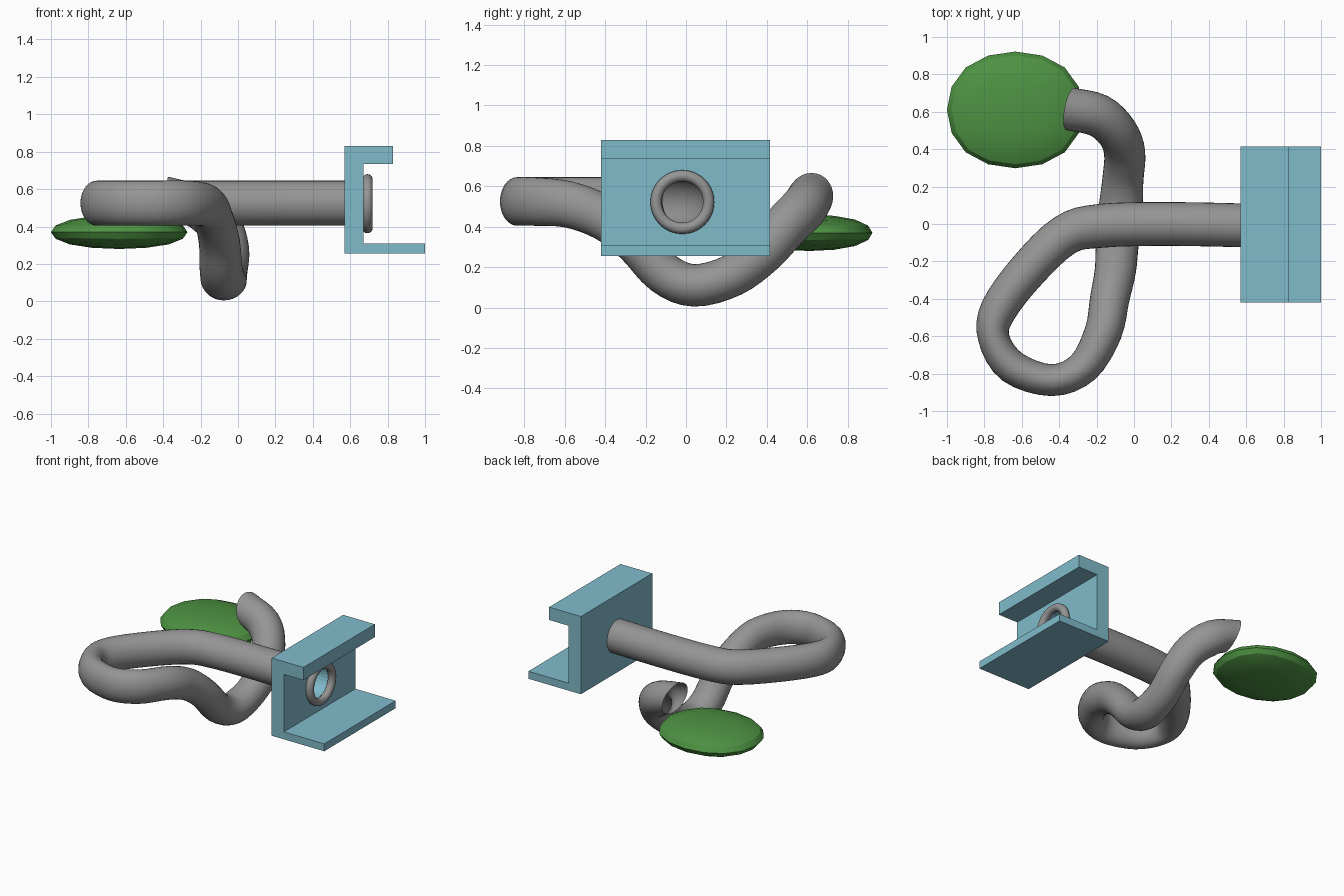
import bpy, bmesh, math
from mathutils import Vector

if "Cube" in bpy.data.objects:
    bpy.data.objects.remove(bpy.data.objects["Cube"])


def material(name, rgb):
    m = bpy.data.materials.new(name)
    m.diffuse_color = (*rgb, 1)
    m.use_nodes = True
    m.node_tree.nodes["Principled BSDF"].inputs["Base Color"].default_value = m.diffuse_color
    return m


GREY = material("pipe grey", (0.30, 0.30, 0.30))
BLUE = material("bracket blue", (0.22, 0.50, 0.60))
GREEN = material("pad green", (0.075, 0.29, 0.055))


def add_object(name, bm, mat):
    mesh = bpy.data.meshes.new(name)
    bm.to_mesh(mesh)
    bm.free()
    mesh.materials.append(mat)
    ob = bpy.data.objects.new(name, mesh)
    bpy.context.collection.objects.link(ob)
    return ob


def smooth(ob, angle):
    bpy.ops.object.select_all(action='DESELECT')
    ob.select_set(True)
    bpy.context.view_layer.objects.active = ob
    bpy.ops.object.shade_smooth_by_angle(angle=math.radians(angle))


# Looped open pipe: centre x, y, z, sideways radius, upright radius
PATH = [
    (0.70, -0.01, 0.525, .117, .12), (0.20, 0, 0.525, .117, .12),
    (-0.18, -0.01, 0.525, .117, .12), (-0.37, -0.06, 0.525, .11, .12),
    (-0.57, -0.25, 0.525, .105, .12), (-0.725, -0.46, 0.525, .098, .12),
    (-0.75, -0.61, 0.525, .084, .12), (-0.65, -0.765, 0.525, .09, .12),
    (-0.44, -0.835, 0.525, .085, .12), (-0.27, -0.765, 0.525, .09, .12),
    (-0.165, -0.58, 0.51, .10, .115), (-0.13, -0.40, 0.44, .105, .11),
    (-0.10, -0.25, 0.32, .11, .105), (-0.09, -0.11, 0.17, .115, .105),
    (-0.075, 0.04, 0.11, .12, .105), (-0.06, 0.23, 0.16, .11, .105),
    (-0.05, 0.38, 0.275, .11, .11), (-0.09, 0.49, 0.40, .11, .115),
    (-0.19, 0.58, 0.49, .115, .12), (-0.34, 0.615, 0.545, .115, .125),
]


def catmull(points, steps):
    p = [Vector(q) for q in points]
    p = [2 * p[0] - p[1]] + p + [2 * p[-1] - p[-2]]
    out = []
    for a, b, c, d in zip(p, p[1:], p[2:], p[3:]):
        for i in range(steps):
            t = i / steps
            out.append(0.5 * (2 * b + (c - a) * t + (2 * a - 5 * b + 4 * c - d) * t * t
                              + (3 * b - a - 3 * c + d) * t ** 3))
    return out + [p[-2]]


SIDES, STEPS = 32, 4
samples = catmull(PATH, STEPS)
last = len(samples) - 1
bm = bmesh.new()
rings = []
for i, s in enumerate(samples):
    c = Vector(s[:3])
    t = (Vector(samples[min(i + 1, last)][:3]) - Vector(samples[max(i - 1, 0)][:3])).normalized()
    side = t.cross(Vector((0, 0, 1))).normalized()
    up = side.cross(t)
    # the free end is cut at a slant
    up = (up + t * 0.65 * max(0, 1 - (last - i) / 5)).normalized()
    ring = []
    for k in range(SIDES):
        a = math.tau * k / SIDES
        ring.append(bm.verts.new(c + side * s[3] * math.cos(a) + up * s[4] * math.sin(a)))
    rings.append(ring)
for r, q in zip(rings, rings[1:]):
    for k in range(SIDES):
        n = (k + 1) % SIDES
        bm.faces.new((r[k], q[k], q[n], r[n]))
bmesh.ops.recalc_face_normals(bm, faces=bm.faces)
smooth(add_object("looped_pipe", bm, GREY), 60)

# Channel bracket: uneven C profile extruded along y
profile = [(0.57, 0.255), (1.0, 0.255), (1.0, 0.31), (0.67, 0.31),
           (0.67, 0.735), (0.83, 0.735), (0.83, 0.83), (0.57, 0.83)]
bm = bmesh.new()
face = bm.faces.new([bm.verts.new((x, -0.42, z)) for x, z in profile])
ext = bmesh.ops.extrude_face_region(bm, geom=[face])
bmesh.ops.translate(bm, vec=(0, 0.835, 0),
                    verts=[v for v in ext["geom"] if isinstance(v, bmesh.types.BMVert)])
bmesh.ops.recalc_face_normals(bm, faces=bm.faces)
bracket = add_object("channel_bracket", bm, BLUE)

# Hole in the bracket web where the pipe passes
bpy.ops.mesh.primitive_cylinder_add(vertices=32, radius=0.116, depth=0.3,
                                    location=(0.62, -0.01, 0.525),
                                    rotation=(0, math.pi / 2, 0))
cutter = bpy.context.object
cutter.name = "hole_cutter"
cutter.hide_render = True
mod = bracket.modifiers.new("hole", 'BOOLEAN')
mod.operation = 'DIFFERENCE'
mod.solver = 'EXACT'
mod.object = cutter
bpy.context.view_layer.objects.active = bracket
bpy.ops.object.modifier_apply(modifier="hole")
bpy.data.objects.remove(cutter)

# Rolled rim at the pipe mouth
bpy.ops.mesh.primitive_torus_add(major_segments=40, minor_segments=14,
                                 major_radius=0.13, minor_radius=0.028,
                                 location=(0.692, -0.018, 0.522),
                                 rotation=(0, math.pi / 2, 0))
rim = bpy.context.object
rim.name = "pipe_rim"
rim.data.materials.append(GREY)
smooth(rim, 60)

# Low-poly rounded pad: subdivided cube squashed to its final size
bpy.ops.mesh.primitive_cube_add(size=2)
pad = bpy.context.object
pad.name = "rounded_pad"
sub = pad.modifiers.new("round", 'SUBSURF')
sub.levels = 2
bpy.ops.object.modifier_apply(modifier="round")
reach = max(v.co.x for v in pad.data.vertices)
for v in pad.data.vertices:
    v.co = Vector((-0.635 + v.co.x / reach * 0.365,
                   0.61 + v.co.y / reach * 0.312,
                   0.37 + v.co.z / reach * 0.09))
pad.data.materials.append(GREEN)
smooth(pad, 30)
